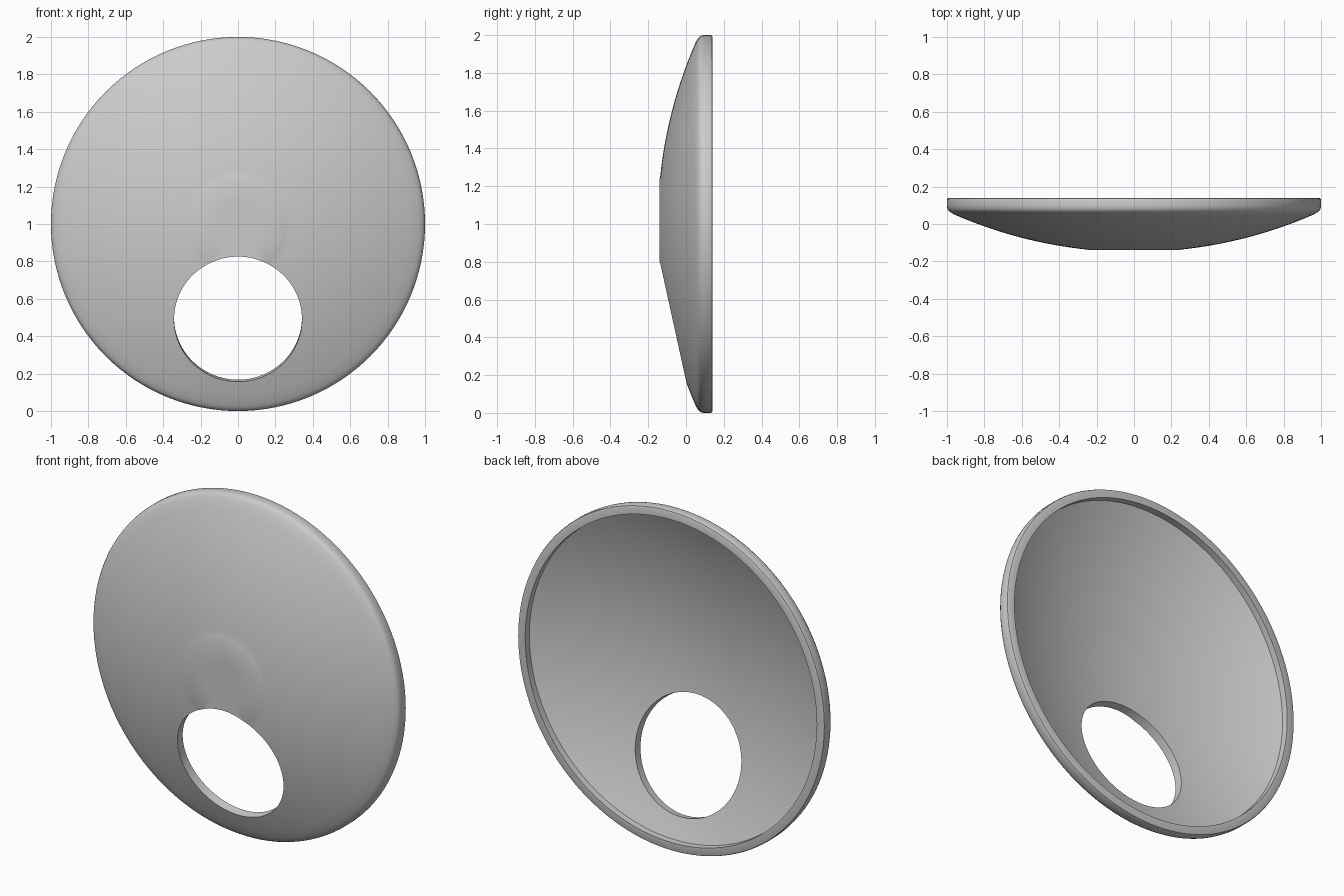
import bpy, bmesh, math
from mathutils import Vector, Matrix

if "Cube" in bpy.data.objects:
    bpy.data.objects.remove(bpy.data.objects["Cube"])

SEGMENTS = 128
CENTRE_Y, CENTRE_Z = 2.25, 1.0      # centre of the dome's spheres
R_OUT, R_IN = 2.40, 2.35            # outer and inner dome radii


def dome(radius, r):
    """Depth of a dome at distance r from its axis."""
    return CENTRE_Y - math.sqrt(radius ** 2 - r ** 2)


def steps(a, b, n):
    return [a + (b - a) * i / n for i in range(n + 1)]


# Profile (distance from axis, depth): flat boss, outer dome, rounded rim, inner bowl
profile = [(0, -0.139), (0.12, -0.139), (0.244, -0.139)]
profile += [(r, dome(R_OUT, r)) for r in steps(0.25, 0.965, 16)]
profile += [(0.98, 0.062), (0.99, 0.069), (0.997, 0.08), (1.0, 0.094),
            (1.0, 0.13), (0.997, 0.137), (0.99, 0.14), (0.95, 0.14)]
profile += [(r, dome(R_IN, r)) for r in steps(0.95, 0, 20)]

# Dish shell
bm = bmesh.new()
verts = [bm.verts.new((r, y, CENTRE_Z)) for r, y in profile]
edges = [bm.edges.new(pair) for pair in zip(verts, verts[1:])]
bmesh.ops.spin(bm, geom=verts + edges, cent=(0, 0, CENTRE_Z), axis=(0, 1, 0),
               angle=math.tau, steps=SEGMENTS, use_merge=True)
bmesh.ops.remove_doubles(bm, verts=bm.verts, dist=0.0005)
bmesh.ops.recalc_face_normals(bm, faces=bm.faces)
mesh = bpy.data.meshes.new("dish_shell")
bm.to_mesh(mesh)
bm.free()
dish = bpy.data.objects.new("dish_shell", mesh)
bpy.context.collection.objects.link(dish)

grey = bpy.data.materials.new("plain grey")
grey.diffuse_color = (0.6, 0.6, 0.6, 1)
grey.use_nodes = True
grey.node_tree.nodes["Principled BSDF"].inputs["Base Color"].default_value = grey.diffuse_color
mesh.materials.append(grey)

# Round opening, cut square to the dome surface below the boss
hole_centre = Vector((0, -0.065, 0.492))
axis = hole_centre - Vector((0, CENTRE_Y, CENTRE_Z))
bpy.ops.mesh.primitive_cylinder_add(vertices=96, radius=0.342, depth=0.6,
                                    location=hole_centre,
                                    rotation=axis.to_track_quat('Z', 'X').to_euler())
cutter = bpy.context.object
cutter.name = "opening_cutter"
cutter.hide_render = True
cutter.data.materials.append(grey)

cut = dish.modifiers.new("opening", 'BOOLEAN')
cut.operation = 'DIFFERENCE'
cut.solver = 'EXACT'
cut.object = cutter

bpy.ops.object.select_all(action='DESELECT')
dish.select_set(True)
bpy.context.view_layer.objects.active = dish
bpy.ops.object.modifier_apply(modifier=cut.name)
bpy.data.objects.remove(cutter)

# Smooth dome with crisp rim and opening edges
bpy.ops.object.shade_smooth_by_angle(angle=math.radians(35))
